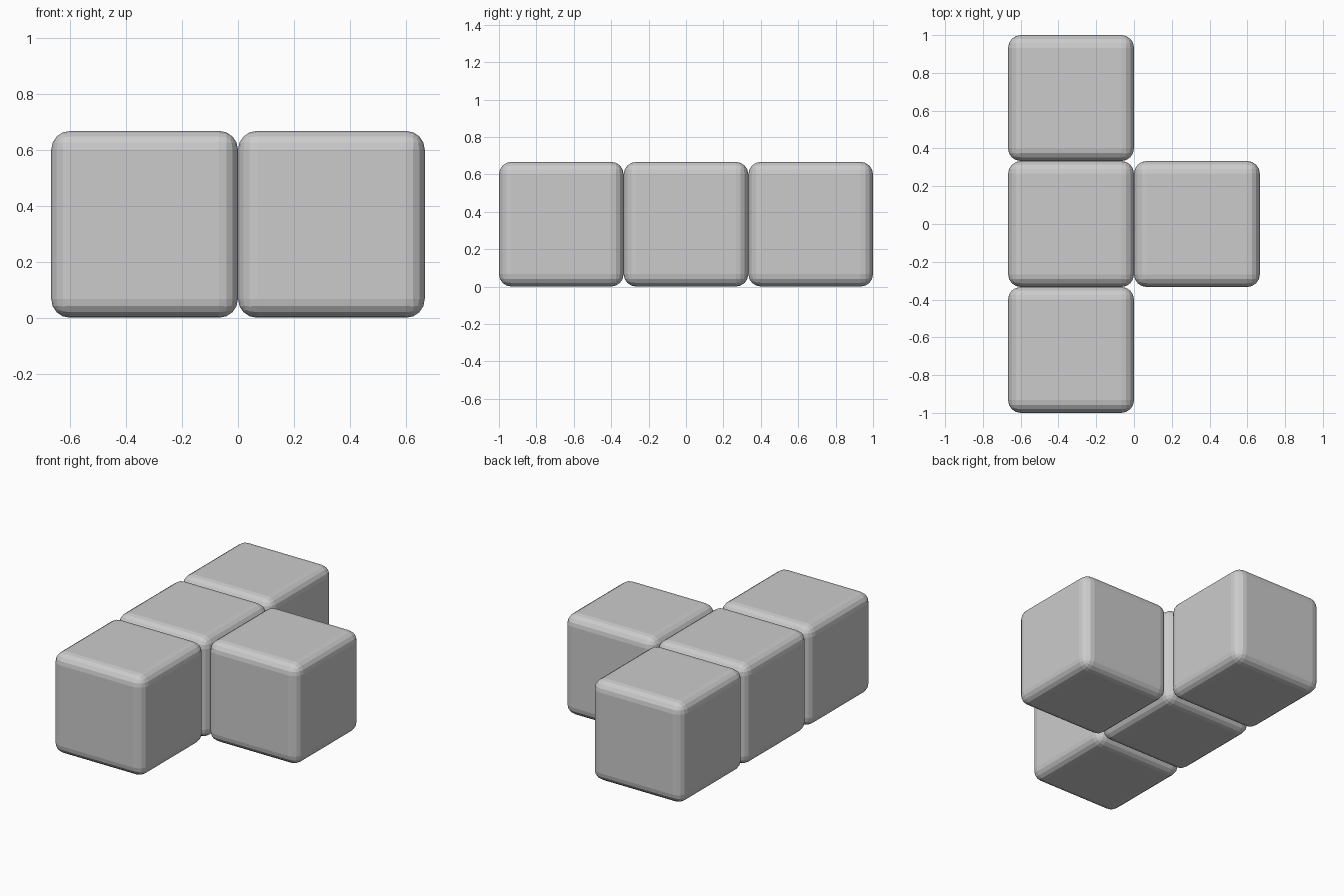
import bpy

if "Cube" in bpy.data.objects:
    bpy.data.objects.remove(bpy.data.objects["Cube"])

SIZE = 2 / 3      # edge of one cube
ROUND = 0.067     # edge rounding


def rounded_cube(name, col, row):
    """One rounded cube placed on the grid of touching cells."""
    bpy.ops.mesh.primitive_cube_add(
        size=SIZE, location=((col - 0.5) * SIZE, row * SIZE, SIZE / 2))
    cube = bpy.context.object
    cube.name = name
    bevel = cube.modifiers.new("rounded_edges", 'BEVEL')
    bevel.width = ROUND
    bevel.segments = 4
    bevel.limit_method = 'NONE'
    return cube


# Row of three cubes along y
for name, row in (("front_cube", -1), ("middle_cube", 0), ("back_cube", 1)):
    rounded_cube(name, 0, row)

# Single cube branching off the middle to the right
rounded_cube("side_cube", 1, 0)
